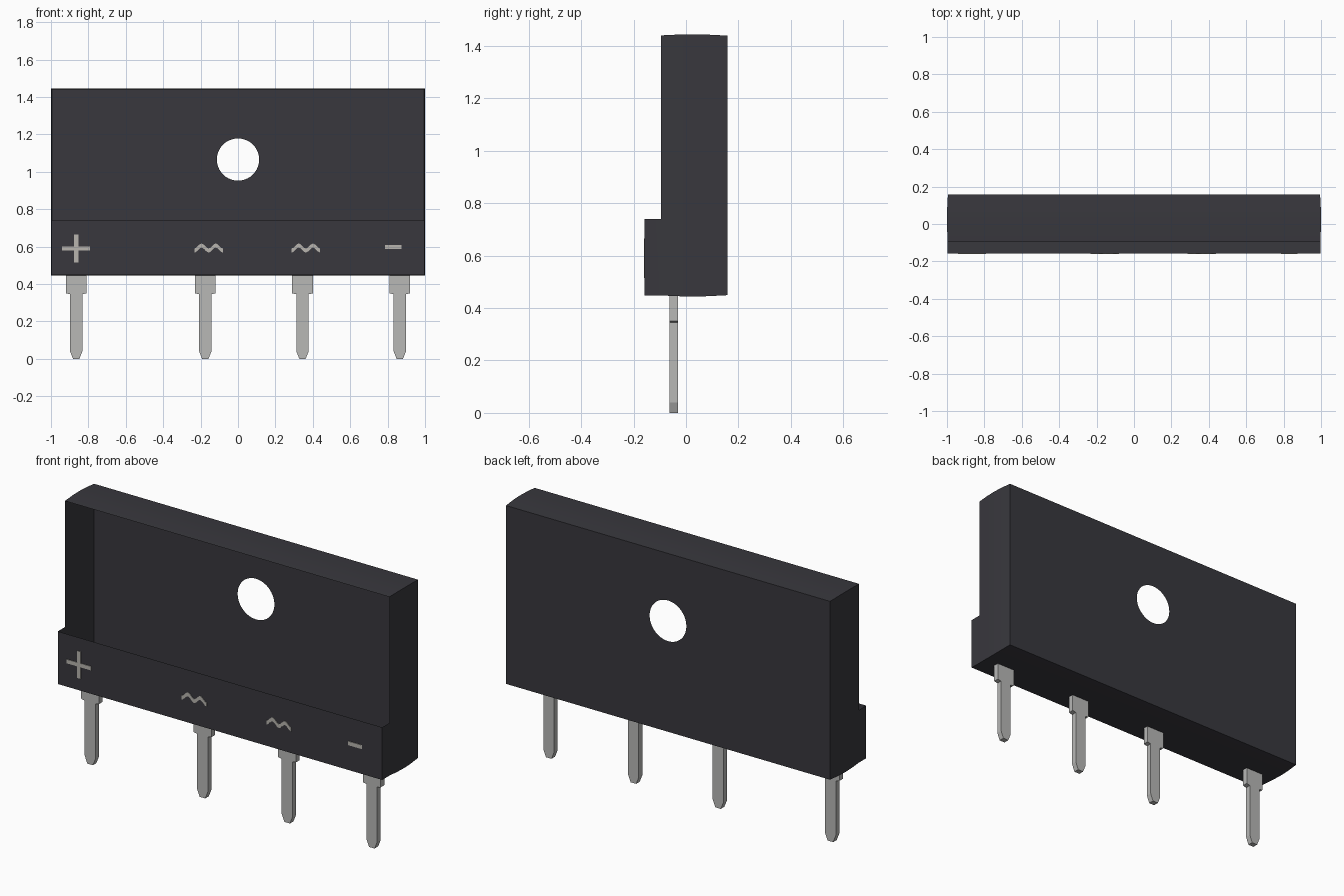
import bpy, bmesh, math

cube = bpy.data.objects.get("Cube")
if cube:
    bpy.data.objects.remove(cube, do_unlink=True)


def material(name, rgb):
    m = bpy.data.materials.new(name)
    m.use_nodes = True
    m.diffuse_color = (*rgb, 1)
    m.node_tree.nodes["Principled BSDF"].inputs["Base Color"].default_value = (*rgb, 1)
    return m


BLACK = material("black_plastic", (0.040, 0.039, 0.047))
METAL = material("tinned_metal", (0.48, 0.48, 0.47))
PRINT = material("printed_grey", (0.48, 0.46, 0.43))


def finish(name, bm, mat):
    bmesh.ops.recalc_face_normals(bm, faces=bm.faces)
    mesh = bpy.data.meshes.new(name)
    bm.to_mesh(mesh)
    bm.free()
    mesh.materials.append(mat)
    ob = bpy.data.objects.new(name, mesh)
    bpy.context.collection.objects.link(ob)
    return ob


def extrude_outline(name, outline, y0, y1, mat):
    """Closed x-z outline made solid between two y planes."""
    bm = bmesh.new()
    a = [bm.verts.new((x, y0, z)) for x, z in outline]
    b = [bm.verts.new((x, y1, z)) for x, z in outline]
    n = len(outline)
    bm.faces.new(a)
    bm.faces.new(b[::-1])
    for i in range(n):
        j = (i + 1) % n
        bm.faces.new((a[i], b[i], b[j], a[j]))
    return finish(name, bm, mat)


# Case: slightly bulging walls, open recess above a solid front bar
BOTTOM, TOP, BAR_TOP = 0.444, 1.444, 0.74
BACK, RECESS, FRONT = 0.158, -0.095, -0.158


def ring(bm, y, inset):
    x, lo, hi = 1 - inset, BOTTOM + inset, TOP - inset
    pts = [(-x, hi), (-x, BAR_TOP), (-x, lo), (x, lo), (x, BAR_TOP), (x, hi)]
    return [bm.verts.new((px, y, pz)) for px, pz in pts]


bm = bmesh.new()
levels = [(BACK, 0.005), (0.08, 0.001), (0.03, 0.0), (-0.03, 0.001), (RECESS, 0.004)]
rings = [ring(bm, y, i) for y, i in levels]
for a, b in zip(rings, rings[1:]):
    for i in range(6):
        j = (i + 1) % 6
        bm.faces.new((a[i], a[j], b[j], b[i]))

# Front bar: side and bottom walls, then its face
u = rings[-1][1:5]
bar = [bm.verts.new((v.co.x, FRONT, v.co.z)) for v in u]
for i in range(3):
    bm.faces.new((u[i], u[i + 1], bar[i + 1], bar[i]))
bm.faces.new(bar)

# Back wall with the round mounting hole
hole = []
for k in range(40):
    t = 2 * math.pi * k / 40
    hole.append(bm.verts.new((0.113 * math.cos(t), BACK, 1.065 + 0.113 * math.sin(t))))
edges = [bm.edges.get((rings[0][i], rings[0][(i + 1) % 6])) for i in range(6)]
edges += [bm.edges.new((hole[k], hole[(k + 1) % 40])) for k in range(40)]
bmesh.ops.triangle_fill(bm, edges=edges, use_beauty=True)
case = finish("case", bm, BLACK)
bpy.ops.object.select_all(action='DESELECT')
case.select_set(True)
bpy.context.view_layer.objects.active = case
bpy.ops.object.shade_smooth_by_angle(angle=math.radians(30))

# Four stepped pins with tapered tips
half = [(0.055, 0.455), (0.055, 0.35), (0.033, 0.345), (0.033, 0.04), (0.017, 0.0)]
for n, cx in enumerate((-0.865, -0.175, 0.345, 0.865), 1):
    outline = [(cx + x, z) for x, z in half] + [(cx - x, z) for x, z in reversed(half)]
    extrude_outline(f"pin_{n}", outline, -0.062, -0.031, METAL)


# Raised polarity marks on the bar
def mark(name, outline):
    extrude_outline(name, outline, FRONT - 0.003, FRONT + 0.002, PRINT)


def box(cx, cz, w, h):
    return [(cx - w, cz - h), (cx + w, cz - h), (cx + w, cz + h), (cx - w, cz + h)]


a, t = 0.075, 0.011
cx, cz = -0.865, 0.59
mark("plus_mark", [(cx + x, cz + z) for x, z in
     [(-a, -t), (-t, -t), (-t, -a), (t, -a), (t, -t), (a, -t),
      (a, t), (t, t), (t, a), (-t, a), (-t, t), (-a, t)]])
mark("minus_mark", box(0.83, 0.598, 0.043, 0.011))
for n, cx in enumerate((-0.157, 0.363), 1):
    wave = [(cx - 0.076 + 0.152 * k / 20, 0.592 - 0.013 * math.cos(4 * math.pi * k / 20))
            for k in range(21)]
    mark(f"wave_mark_{n}", [(x, z - 0.011) for x, z in wave]
         + [(x, z + 0.011) for x, z in reversed(wave)])
